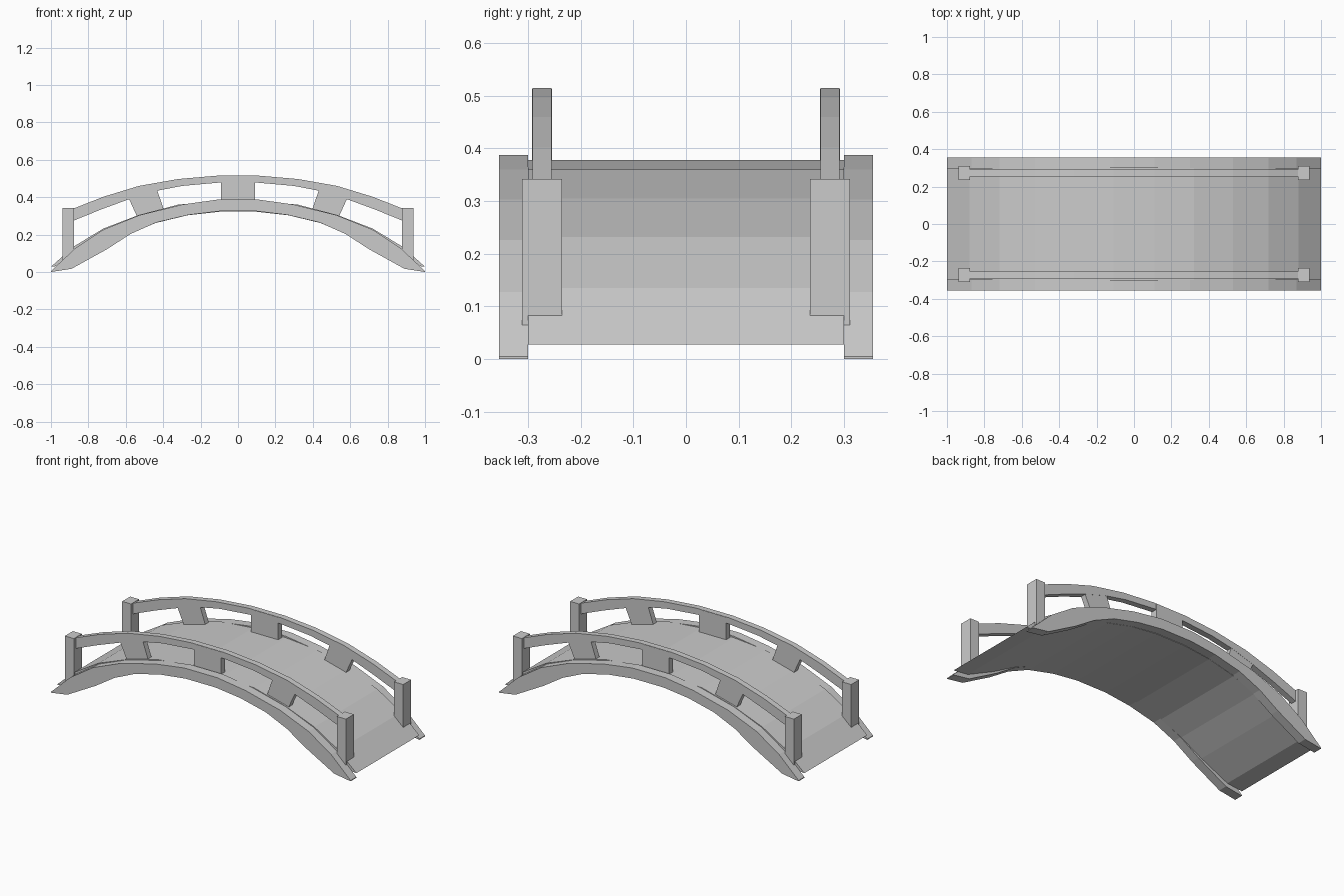
import bpy, bmesh

if "Cube" in bpy.data.objects:
    bpy.data.objects.remove(bpy.data.objects["Cube"])


def mirror_profile(top, bottom):
    """Closed arch outline from half profiles listed from centre to end."""
    upper = [(-x, z) for x, z in reversed(top)] + top
    lower = list(reversed(bottom)) + [(-x, z) for x, z in bottom]
    return upper + lower


def prism(name, outline, y0, y1):
    """Extrude an x-z outline between y0 and y1."""
    bm = bmesh.new()
    face = bm.faces.new([bm.verts.new((x, y0, z)) for x, z in outline])
    ext = bmesh.ops.extrude_face_region(bm, geom=[face])
    verts = [v for v in ext["geom"] if isinstance(v, bmesh.types.BMVert)]
    bmesh.ops.translate(bm, verts=verts, vec=(0, y1 - y0, 0))
    bmesh.ops.recalc_face_normals(bm, faces=bm.faces[:])
    mesh = bpy.data.meshes.new(name)
    bm.to_mesh(mesh)
    bm.free()
    ob = bpy.data.objects.new(name, mesh)
    bpy.context.collection.objects.link(ob)
    return ob


# Arched walking deck
deck_top = [(0.11, 0.378), (0.32, 0.36), (0.53, 0.305), (0.72, 0.232), (0.88, 0.135), (1.0, 0.028)]
deck_bottom = [(0.10, 0.322), (0.27, 0.303), (0.44, 0.262), (0.58, 0.203), (0.72, 0.125), (0.90, 0.04)]
prism("deck", mirror_profile(deck_top, deck_bottom), -0.30, 0.30)

# Profiles of the side beams and handrails
beam_top = [(0.11, 0.387), (0.30, 0.36), (0.53, 0.303), (0.72, 0.226), (0.87, 0.127), (1.0, 0.005)]
beam_bottom = [(0.10, 0.325), (0.265, 0.305), (0.435, 0.265), (0.575, 0.203), (0.70, 0.122), (0.89, 0.017), (1.0, 0.0)]
rail_top = [(0.11, 0.515), (0.32, 0.497), (0.53, 0.46), (0.72, 0.402), (0.89, 0.335)]
rail_bottom = [(0.10, 0.478), (0.30, 0.46), (0.44, 0.433), (0.58, 0.39), (0.73, 0.335), (0.89, 0.27)]

for side, s in (("front", -1), ("back", 1)):
    prism(side + "_beam", mirror_profile(beam_top, beam_bottom), s * 0.30, s * 0.355)
    prism(side + "_handrail", mirror_profile(rail_top, rail_bottom), s * 0.255, s * 0.291)

    # Middle baluster
    prism(side + "_middle_baluster",
          [(-0.09, 0.36), (0.09, 0.36), (0.09, 0.513), (-0.09, 0.513)], s * 0.254, s * 0.292)

    for end, e in (("left", -1), ("right", 1)):
        # Balusters leaning with the arch
        lean = [(0.435, 0.445), (0.587, 0.40), (0.53, 0.275), (0.39, 0.315)]
        prism(f"{side}_{end}_baluster", [(e * x, z) for x, z in lean], s * 0.256, s * 0.290)
        # End posts
        post = [(0.878, 0.065), (0.938, 0.065), (0.938, 0.342), (0.878, 0.342)]
        prism(f"{side}_{end}_post", [(e * x, z) for x, z in post], s * 0.235, s * 0.311)
